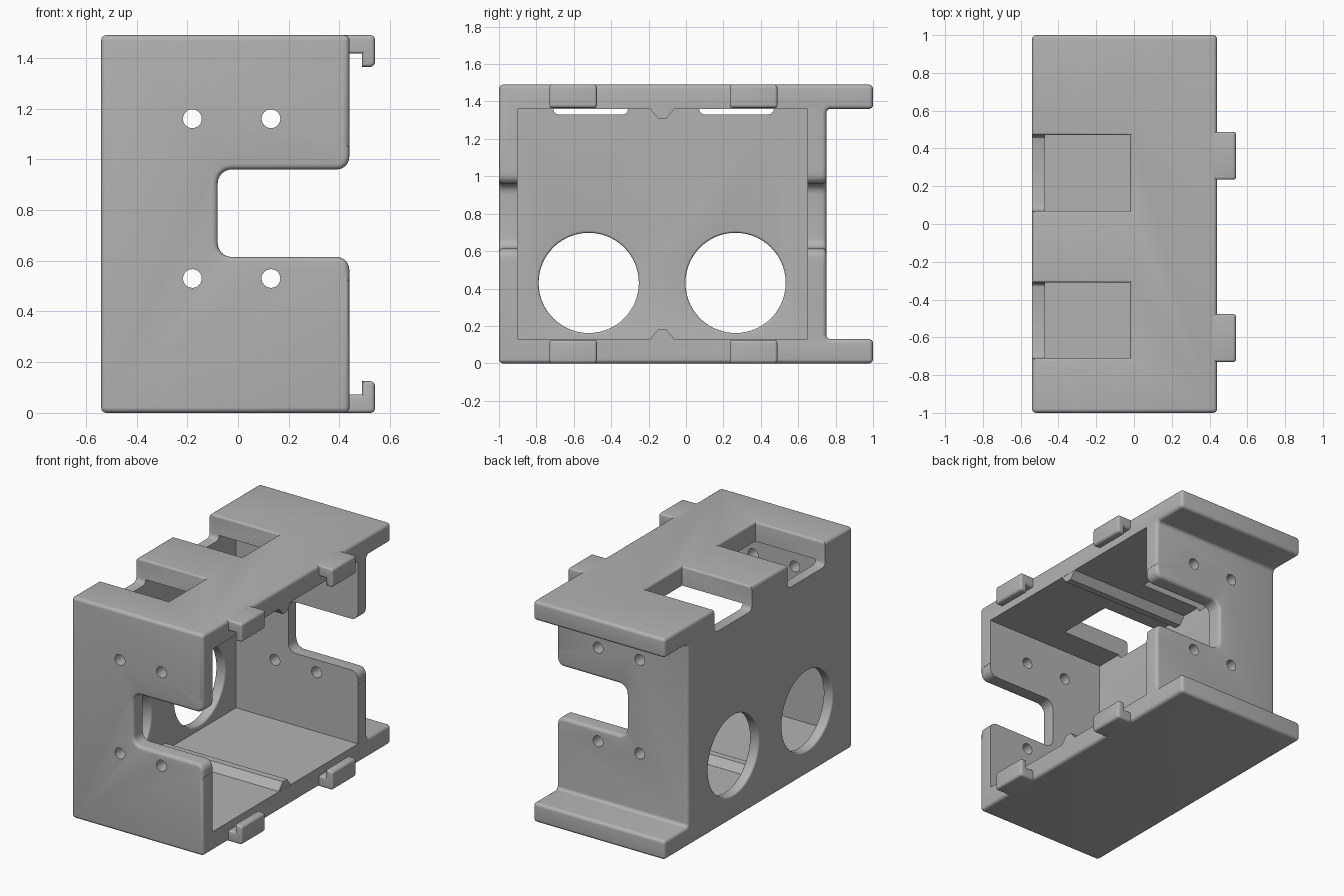
import bpy, bmesh
from math import sin, cos, pi, radians
from mathutils import Vector

if "Cube" in bpy.data.objects:
    bpy.data.objects.remove(bpy.data.objects["Cube"])

H = 1.49        # overall height
PLATE = 0.13    # thickness of top and bottom plates
R = 0.022       # edge rounding

grey = bpy.data.materials.new("plain grey")
grey.use_nodes = True
grey.diffuse_color = (0.45, 0.45, 0.45, 1)
grey.node_tree.nodes["Principled BSDF"].inputs["Base Color"].default_value = grey.diffuse_color


def outline(corners, radii, e=0.0, n=6):
    """Right-angled counter-clockwise outline, grown by e, with rounded corners."""
    pts = []
    ring = [Vector(c) for c in corners]
    for i, p in enumerate(ring):
        u = (ring[i - 1] - p).normalized()
        v = (ring[(i + 1) % len(ring)] - p).normalized()
        turn = 1 if v.x * u.y - v.y * u.x > 0 else -1
        r = max(radii[i] + turn * e, 0) if radii[i] else 0
        c = p - (u + v) * e * turn + (u + v) * r
        for k in range(n + 1):
            t = pi / 2 * k / n
            pts.append(c - v * r * cos(t) - u * r * sin(t))
    return pts


def box2(a0, a1, b0, b1):
    return [(a0, b0), (a1, b0), (a1, b1), (a0, b1)]


def loft(name, axis, corners, radii, sections, n=6):
    """Solid along an axis; sections are (depth, growth)."""
    if not isinstance(radii, list):
        radii = [radii] * len(corners)
    place = {"x": lambda d, p: (d, p.x, p.y),
             "y": lambda d, p: (p.x, d, p.y),
             "z": lambda d, p: (p.x, p.y, d)}[axis]
    bm = bmesh.new()
    rings = [[bm.verts.new(place(d, p)) for p in outline(corners, radii, e, n)]
             for d, e in sections]
    for a, b in zip(rings, rings[1:]):
        for i in range(len(a)):
            j = (i + 1) % len(a)
            bm.faces.new((a[i], a[j], b[j], b[i]))
    bm.faces.new(rings[0])
    bm.faces.new(rings[-1])
    bmesh.ops.remove_doubles(bm, verts=bm.verts, dist=1e-5)
    bmesh.ops.recalc_face_normals(bm, faces=bm.faces)
    mesh = bpy.data.meshes.new(name)
    bm.to_mesh(mesh)
    bm.free()
    mesh.materials.append(grey)
    ob = bpy.data.objects.new(name, mesh)
    bpy.context.collection.objects.link(ob)
    return ob


def flare(d, way, r):
    """Sections that open out with a quarter round at surface d."""
    steps = [pi / 2 * k / 4 for k in range(5)]
    return [(d + way * r * (1 - cos(t)), r - r * sin(t)) for t in steps]


def rounded_ends(a, b, r):
    """Sections of a solid whose two ends are rounded over."""
    steps = [pi / 2 * k / 4 for k in range(5)]
    start = [(a + r - r * sin(t), -r + r * cos(t)) for t in reversed(steps)]
    return start + [(a + b - d, e) for d, e in reversed(start)]


def cut(target, cutter):
    cutter.hide_render = True
    m = target.modifiers.new("cut", "BOOLEAN")
    m.operation, m.solver, m.object = "DIFFERENCE", "EXACT", cutter
    bpy.context.view_layer.objects.active = target
    bpy.ops.object.modifier_apply(modifier=m.name)
    bpy.data.objects.remove(cutter)


# Housing: side profile with the recessed back wall
profile = [(-1, 0), (1, 0), (1, PLATE), (0.75, PLATE),
           (0.75, H - PLATE), (1, H - PLATE), (1, H), (-1, H)]
housing = loft("housing", "x", profile, R, rounded_ends(-0.54, 0.44, R))

# Main cavity, open on the left
cut(housing, loft("cavity", "x", box2(-0.9, 0.65, PLATE, H - PLATE), 0,
                  [(-0.47, 0), (0.6, 0)]))

# Rounded notches in the front and back walls
notch = [(-0.08, 0.615), (0.439, 0.615), (0.439, 0.53), (0.7, 0.53),
         (0.7, 1.045), (0.439, 1.045), (0.439, 0.96), (-0.08, 0.96)]
notch_radii = [0.055, 0.05, 0, 0, 0, 0, 0.05, 0.055]
for surface, way in ((-1, 1), (0.75, -1)):
    sections = [(surface - way * 0.1, R)] + flare(surface, way, R)
    sections.append((surface + way * 0.2, 0))
    cut(housing, loft("notch", "y", notch, notch_radii, sections))

# Screw holes through both walls
for x in (-0.18, 0.13):
    for z in (0.53, 1.16):
        r = 0.037
        cut(housing, loft("screw_hole", "y", box2(x - r, x + r, z - r, z + r), r,
                          [(-1.1, 0), (1.1, 0)]))

# Large round openings in the side wall
for y in (-0.52, 0.265):
    r, z = 0.268, 0.43
    sections = [(-0.6, 0.012)] + flare(-0.54, 1, 0.012)
    sections += flare(-0.47, -1, 0.012)[::-1] + [(-0.4, 0.012)]
    cut(housing, loft("round_opening", "x", box2(y - r, y + r, z - r, z + r), r,
                      sections, n=14))

# Slots in the top plate, running down into the side wall
for y in (0.07, -0.71):
    r = 0.03
    sections = [(H - PLATE - r * sin(t), -r + r * cos(t))
                for t in (pi / 2, pi / 3, pi / 6, 0)]
    sections += flare(H, -1, 0.014)[::-1] + [(1.6, 0.014)]
    cut(housing, loft("top_slot", "z", box2(-0.7, -0.02, y, y + 0.4), 0, sections))

parts = [housing]


def mirrored(points, flip):
    return [(a, H - b) for a, b in reversed(points)] if flip else points


# Clips on the open edge, and guide ridges inside, at top and bottom
clip = [(0.41, 1.417), (0.49, 1.417), (0.49, 1.365), (0.54, 1.365), (0.54, H), (0.41, H)]
clip_radii = [0, 0, 0, 0.018, 0.018, 0]
for flip, level in ((False, "top"), (True, "bottom")):
    radii = clip_radii[::-1] if flip else clip_radii
    for y, side in ((-0.73, "front"), (0.235, "back")):
        parts.append(loft(f"{level}_{side}_clip", "y", mirrored(clip, flip), radii,
                          rounded_ends(y, y + 0.253, 0.014)))
    ridge = mirrored([(-0.2, 1.37), (-0.15, 1.31), (-0.105, 1.31), (-0.055, 1.37)], flip)
    parts.append(loft(f"{level}_ridge", "x", ridge, 0, [(-0.48, 0), (0.439, 0)]))

# Smooth rounded edges, keep flat faces crisp
bpy.ops.object.select_all(action="DESELECT")
for ob in parts:
    ob.select_set(True)
bpy.context.view_layer.objects.active = housing
bpy.ops.object.shade_smooth_by_angle(angle=radians(30))
